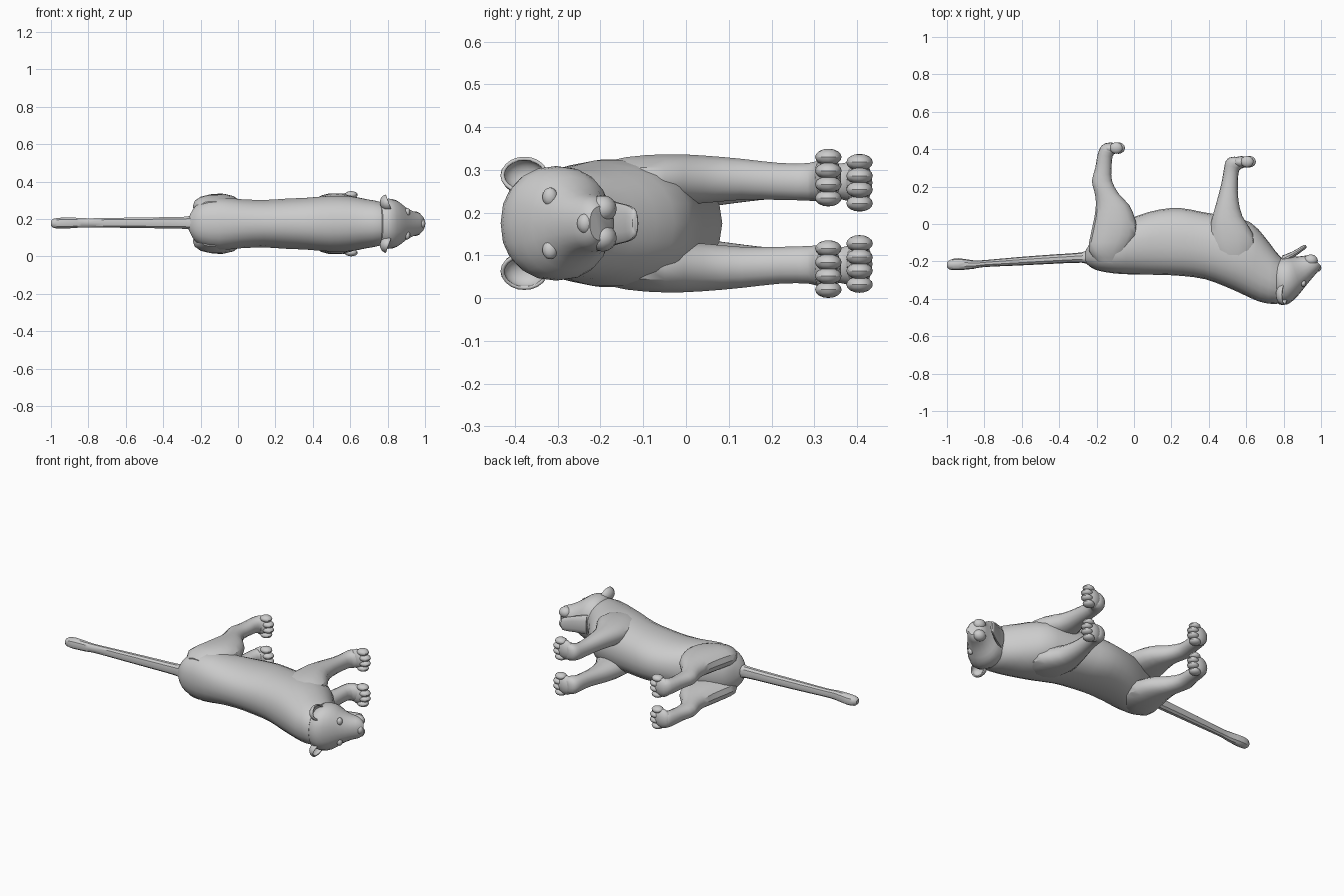
import bpy, bmesh, math
from mathutils import Vector, Matrix

MID = 0.175  # height of the animal's plane of symmetry


def finish(name, bm, mirror=False, solid=0):
    bmesh.ops.recalc_face_normals(bm, faces=bm.faces)
    me = bpy.data.meshes.new(name)
    bm.to_mesh(me)
    bm.free()
    ob = bpy.data.objects.new(name, me)
    bpy.context.collection.objects.link(ob)
    ob.location.z = MID
    bpy.ops.object.select_all(action='DESELECT')
    ob.select_set(True)
    bpy.context.view_layer.objects.active = ob
    bpy.ops.object.shade_smooth_by_angle(angle=math.radians(35))
    if solid:
        ob.modifiers.new("thickness", 'SOLIDIFY').thickness = solid
    if mirror:
        ob.modifiers.new("mirror", 'MIRROR').use_axis = (False, False, True)
    return ob


def spline(rings, steps):
    """Catmull-Rom interpolation of cross-section parameters."""
    out = []
    r = [rings[0]] + rings + [rings[-1]]
    for i in range(1, len(r) - 2):
        for s in range(steps):
            t = s / steps
            out.append([0.5 * (2 * b + (c - a) * t + (2 * a - 5 * b + 4 * c - d) * t * t
                               + (3 * b - a - 3 * c + d) * t ** 3)
                        for a, b, c, d in zip(r[i - 1], r[i], r[i + 1], r[i + 2])])
    return out + [list(rings[-1])]


def loft(name, rings, n=18, steps=2, mirror=False, power=0.9):
    """Ring = x1, y1, x2, y2 (ends of its diameter), half width in z, centre z."""
    bm = bmesh.new()
    loops = []
    for x1, y1, x2, y2, hz, zc in spline(rings, steps):
        c = Vector(((x1 + x2) / 2, (y1 + y2) / 2, zc))
        h = Vector(((x2 - x1) / 2, (y2 - y1) / 2, 0))
        loop = []
        for k in range(n):
            a = 2 * math.pi * k / n
            cs, sn = math.cos(a), math.sin(a)
            p = c + h * math.copysign(abs(cs) ** power, cs)
            p.z += hz * math.copysign(abs(sn) ** power, sn)
            loop.append(bm.verts.new(p))
        loops.append(loop)
    for a, b in zip(loops, loops[1:]):
        for k in range(n):
            bm.faces.new((a[k], a[(k + 1) % n], b[(k + 1) % n], b[k]))
    bm.faces.new(loops[0])
    bm.faces.new(loops[-1])
    return finish(name, bm, mirror)


def balls(name, items, mirror=False):
    """Ellipsoids given as (centre, radii)."""
    bm = bmesh.new()
    for c, s in items:
        bmesh.ops.create_uvsphere(bm, u_segments=12, v_segments=8, radius=1,
                                  matrix=Matrix.Translation(c) @ Matrix.Diagonal((*s, 1)))
    return finish(name, bm, mirror)


# Torso and neck
loft("torso", [
    (-.265, -.20, -.262, -.15, .03, 0), (-.245, -.22, -.24, -.11, .075, 0),
    (-.20, -.247, -.20, -.06, .115, 0), (-.10, -.265, -.10, -.01, .14, 0),
    (.02, -.270, .02, .045, .132, 0), (.14, -.272, .14, .078, .128, 0),
    (.26, -.278, .25, .085, .135, 0), (.38, -.295, .36, .065, .14, 0),
    (.49, -.335, .50, .04, .15, 0), (.58, -.375, .62, .01, .148, 0),
    (.67, -.415, .70, -.07, .132, 0), (.76, -.428, .76, -.15, .118, 0),
    (.82, -.40, .80, -.19, .09, 0)], n=22)

# Head: skull tapering to the muzzle
loft("head", [
    (.755, -.40, .735, -.23, .08, 0), (.775, -.43, .75, -.19, .118, 0),
    (.825, -.428, .785, -.18, .134, 0), (.875, -.385, .82, -.175, .124, 0),
    (.915, -.335, .855, -.175, .093, 0), (.955, -.287, .895, -.172, .070, 0),
    (.988, -.248, .93, -.168, .060, 0), (1.0, -.225, .958, -.175, .04, 0)], n=20)
loft("lower_jaw", [
    (.80, -.215, .79, -.17, .06, 0), (.855, -.178, .845, -.148, .05, 0),
    (.893, -.15, .88, -.128, .044, 0), (.915, -.135, .91, -.112, .036, 0),
    (.922, -.125, .92, -.113, .022, 0)], n=14)
balls("muzzle_pads", [((.945, -.195, .034), (.038, .033, .032))], mirror=True)
balls("nose", [((.982, -.235, 0), (.02, .02, .025))])
balls("eyes", [((.905, -.318, .062), (.016, .018, .022))], mirror=True)

# Ears: open cups facing forward
bm = bmesh.new()
bmesh.ops.create_uvsphere(bm, u_segments=14, v_segments=10, radius=1)
bmesh.ops.bisect_plane(bm, geom=bm.verts[:] + bm.edges[:] + bm.faces[:], plane_co=(0.15, 0, 0),
                       plane_no=(1, 0, 0), clear_outer=True)
bm.transform(Matrix.Translation((.80, -.378, .112)) @ Matrix.Rotation(-.35, 4, 'Y')
             @ Matrix.Diagonal((.042, .056, .045, 1)))
finish("ears", bm, mirror=True, solid=.008)

# Tail with a tuft
loft("tail", [
    (-.235, -.22, -.235, -.13, .045, .005), (-.28, -.207, -.28, -.152, .034, .005),
    (-.42, -.212, -.42, -.162, .031, .005), (-.62, -.222, -.62, -.177, .028, .005),
    (-.80, -.23, -.80, -.193, .025, .005), (-.86, -.24, -.86, -.194, .028, .005),
    (-.94, -.247, -.94, -.183, .031, .003), (-.985, -.244, -.985, -.192, .026, .002),
    (-1.0, -.23, -1.0, -.205, .012, .002)], n=10)

# Legs, mirrored to the other side
loft("front_legs", [
    (.47, -.22, .60, -.23, .03, .105), (.42, -.14, .645, -.14, .052, .104),
    (.405, -.04, .635, -.05, .060, .103), (.42, .04, .58, .04, .057, .103),
    (.445, .13, .558, .13, .049, .103), (.468, .22, .555, .22, .044, .098),
    (.48, .29, .562, .285, .045, .097), (.49, .335, .585, .30, .05, .10),
    (.51, .355, .60, .315, .05, .102), (.54, .36, .61, .325, .04, .103)],
    n=14, mirror=True)
loft("hind_legs", [
    (-.20, -.20, -.08, -.215, .03, .09), (-.242, -.14, -.03, -.14, .058, .093),
    (-.23, -.05, .015, -.06, .064, .096), (-.213, .03, .008, .02, .062, .097),
    (-.203, .11, -.025, .10, .053, .098), (-.212, .175, -.08, .16, .045, .098),
    (-.225, .23, -.118, .23, .040, .098), (-.207, .30, -.12, .30, .038, .098),
    (-.195, .37, -.115, .36, .043, .098), (-.175, .418, -.10, .38, .05, .098),
    (-.145, .432, -.09, .39, .044, .098)], n=14, mirror=True)

# Paws: a pad with four toes
for name, x, y, z in (("front_paws", .575, .331, .107), ("hind_paws", -.125, .404, .095)):
    parts = [((x, y, z), (.055, .032, .057))]
    for k in range(4):
        out = abs(k - 1.5) - .5
        parts.append(((x + .042 - .012 * out, y + .002, z + (k - 1.5) * .032),
                      (.035, .031, .0195)))
    balls(name, parts, mirror=True)
